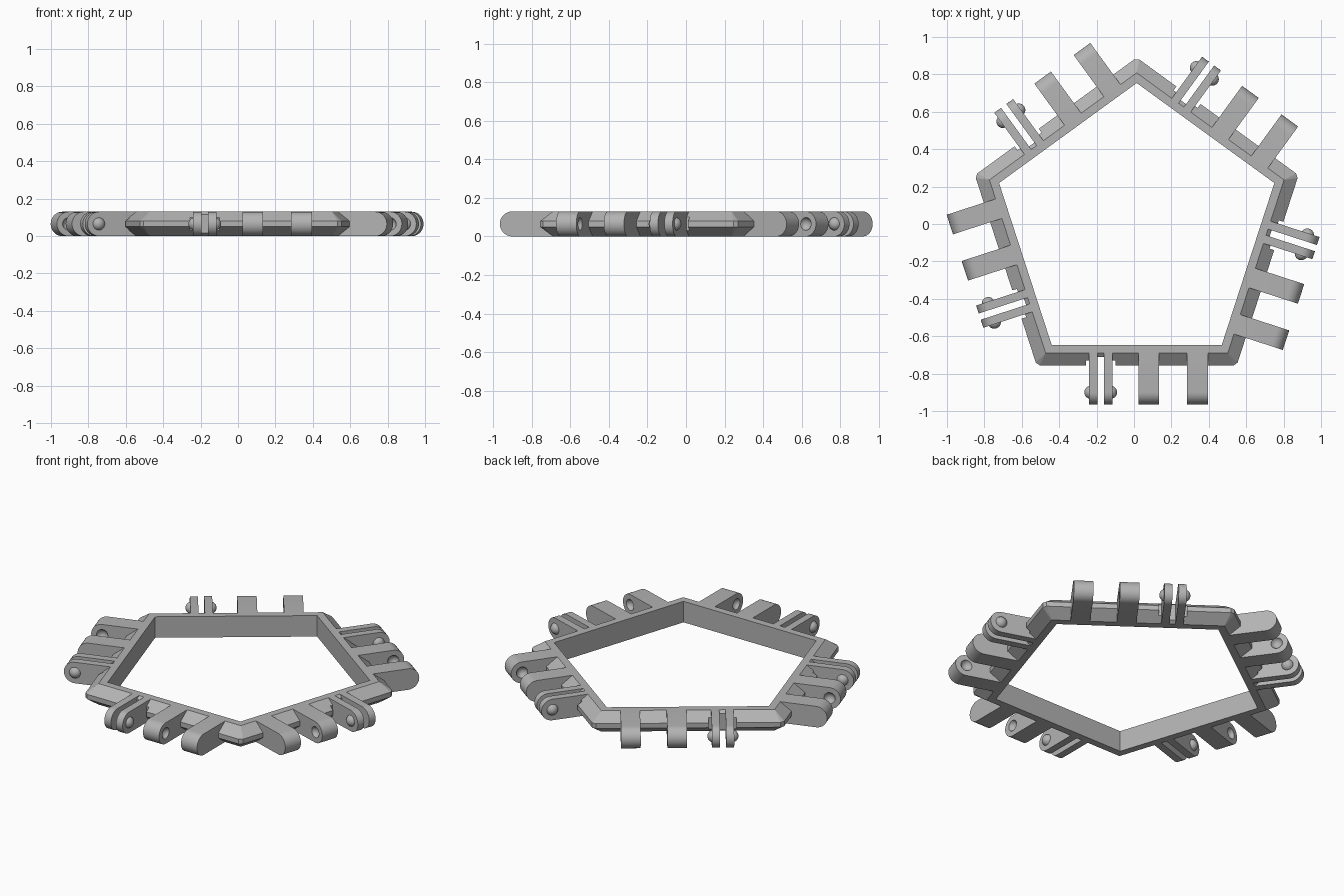
import bpy, bmesh, math
from mathutils import Matrix, Vector

cube = bpy.data.objects.get("Cube")
if cube:
    bpy.data.objects.remove(cube)

CENTER = Vector((0.0145, -0.02, 0))
H = 0.13                      # overall height
MID = H / 2
PIN = 0.88                    # distance of the hinge axis from the centre
IN_AP, TOP_AP, OUT_AP = 0.626, 0.67, 0.736   # distances to the flat sides

grey = bpy.data.materials.new("matte_grey")
grey.use_nodes = True
grey.diffuse_color = (0.45, 0.45, 0.45, 1)
grey.node_tree.nodes["Principled BSDF"].inputs["Base Color"].default_value = (0.45, 0.45, 0.45, 1)


def finish(bm, name, matrix=Matrix()):
    bmesh.ops.transform(bm, matrix=matrix, verts=bm.verts)
    bmesh.ops.recalc_face_normals(bm, faces=bm.faces)
    mesh = bpy.data.meshes.new(name)
    bm.to_mesh(mesh)
    bm.free()
    obj = bpy.data.objects.new(name, mesh)
    bpy.context.collection.objects.link(obj)
    mesh.materials.append(grey)
    return obj


def cut(obj, cutter):
    mod = obj.modifiers.new("cut", "BOOLEAN")
    mod.operation = "DIFFERENCE"
    mod.solver = "EXACT"
    mod.object = cutter
    bpy.context.view_layer.objects.active = obj
    bpy.ops.object.modifier_apply(modifier=mod.name)
    bpy.data.objects.remove(cutter)


def smooth(obj):
    bpy.ops.object.select_all(action="DESELECT")
    obj.select_set(True)
    bpy.context.view_layer.objects.active = obj
    bpy.ops.object.shade_smooth_by_angle(angle=math.radians(35))


def box(name, x0, x1, y0, y1, matrix):
    bm = bmesh.new()
    bmesh.ops.create_cube(bm, size=1)
    place = Matrix.Translation(((x0 + x1) / 2, (y0 + y1) / 2, MID))
    place = place @ Matrix.Diagonal((x1 - x0, y1 - y0, 1, 1))
    return finish(bm, name, matrix @ place)


def ball(name, x, radius, matrix):
    bm = bmesh.new()
    bmesh.ops.create_uvsphere(bm, u_segments=24, v_segments=14, radius=radius)
    return finish(bm, name, matrix @ Matrix.Translation((x, -PIN, MID)))


def lug(name, x, width, matrix):
    """Upright plate with a fully rounded outer end."""
    bm = bmesh.new()
    profile = [(-0.655, H), (-0.655, 0)]
    for i in range(17):
        a = math.pi * i / 16
        profile.append((-PIN - MID * math.sin(a), MID - MID * math.cos(a)))
    face = bm.faces.new([bm.verts.new((x - width / 2, y, z)) for y, z in profile])
    ext = bmesh.ops.extrude_face_region(bm, geom=[face])
    verts = [v for v in ext["geom"] if isinstance(v, bmesh.types.BMVert)]
    bmesh.ops.translate(bm, vec=(width, 0, 0), verts=verts)
    return finish(bm, name, matrix)


# Five-sided frame with chamfered outer edge and clipped outer corners
bm = bmesh.new()
section = [(IN_AP, 0, 0), (TOP_AP, 0, 0), (OUT_AP, 0.05, 0.016),
           (OUT_AP, 0.08, 0.016), (TOP_AP, H, 0), (IN_AP, H, 0)]
rings = []
for apothem, z, clip in section:
    half = apothem * math.tan(math.pi / 5) - clip
    ring = []
    for k in range(5):
        turn = Matrix.Rotation(math.tau * k / 5, 4, "Z")
        for x in (-half, half):
            ring.append(bm.verts.new(turn @ Vector((x, -apothem, z)) + CENTER))
    rings.append(ring)
for a, b in zip(rings, rings[1:] + rings[:1]):
    for i in range(10):
        j = (i + 1) % 10
        bm.faces.new((a[i], a[j], b[j], b[i]))
bmesh.ops.dissolve_degenerate(bm, dist=0.0001, edges=bm.edges)
bmesh.ops.remove_doubles(bm, verts=bm.verts, dist=0.0001)
frame = finish(bm, "frame")

# Hinge hardware on each side; the front side is the reverse of the others
for k in range(5):
    m = Matrix.Translation(CENTER) @ Matrix.Rotation(math.tau * k / 5, 4, "Z")
    if k:
        m = m @ Matrix.Diagonal((-1, 1, 1, 1))

    # Relief in the frame around the thin pair
    cut(frame, box("relief", -0.272, -0.113, -0.9, -0.71, m))
    cut(frame, box("slot", -0.21, -0.175, -0.9, -0.69, m))

    # Thick lugs with round sockets facing each other
    for label, x, side in (("inner", 0.065, 1), ("outer", 0.325, -1)):
        thick = lug(f"socket_lug_{label}_{k}", x, 0.11, m)
        cut(thick, ball("socket", x + side * 0.065, 0.035, m))
        smooth(thick)

    # Thin pair with round studs facing away from each other
    for label, x, side in (("a", -0.2325, -1), ("b", -0.1525, 1)):
        smooth(lug(f"stud_lug_{label}_{k}", x, 0.045, m))
        smooth(ball(f"stud_{label}_{k}", x + side * 0.0125, 0.035, m))
